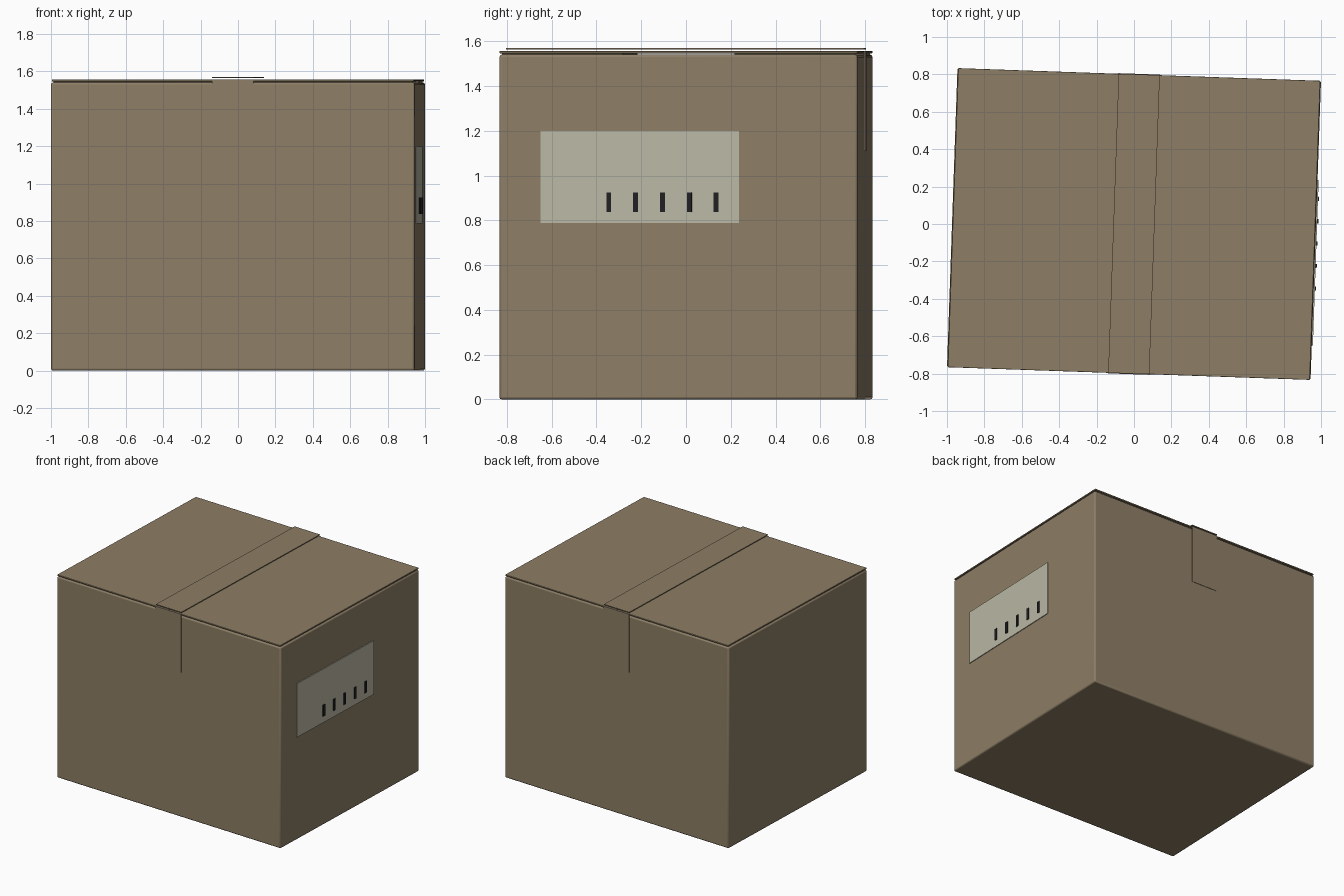
import bpy
import math
from mathutils import Matrix

if "Cube" in bpy.data.objects:
    bpy.data.objects.remove(bpy.data.objects["Cube"])

# the whole carton is turned slightly about z
TURN = Matrix.Rotation(math.radians(-2), 4, 'Z')
HX, HY = 0.9725, 0.80      # half width and half depth of the carton
TOP = 1.54


def material(name, rgb):
    m = bpy.data.materials.new(name)
    m.diffuse_color = (*rgb, 1.0)
    m.use_nodes = True
    m.node_tree.nodes["Principled BSDF"].inputs["Base Color"].default_value = m.diffuse_color
    return m


cardboard = material("cardboard", (0.27, 0.21, 0.133))
paper = material("label_paper", (0.50, 0.485, 0.38))
ink = material("black_ink", (0.015, 0.015, 0.017))


def box(name, x, y, z, mat, bevel=0.0):
    """Box from three (low, high) ranges, turned with the carton."""
    bpy.ops.mesh.primitive_cube_add(size=1)
    ob = bpy.context.object
    ob.name = name
    size = [r[1] - r[0] for r in (x, y, z)]
    mid = [(r[0] + r[1]) / 2 for r in (x, y, z)]
    ob.data.transform(Matrix.Translation(mid) @ Matrix.Diagonal((*size, 1)))
    ob.matrix_world = TURN
    ob.data.materials.append(mat)
    if bevel:
        mod = ob.modifiers.new("soft_edges", 'BEVEL')
        mod.width = bevel
        mod.segments = 2
        bpy.ops.object.shade_smooth_by_angle()
    return ob


# carton body
box("carton_body", (-HX, HX), (-HY, HY), (0, TOP), cardboard, 0.01)

# inner flaps fold in from front and back, outer flaps from the sides
for side, name in ((-1, "front"), (1, "back")):
    y = sorted((side * (HY - 0.012), side * 0.25))
    box(name + "_inner_flap", (-HX + 0.012, HX - 0.012), y,
        (TOP - 0.002, TOP + 0.007), cardboard)
for side, name in ((-1, "left"), (1, "right")):
    x = sorted((side * 0.004, side * (HX - 0.004)))
    box(name + "_outer_flap", x, (-HY, HY),
        (TOP + 0.006, TOP + 0.016), cardboard, 0.002)

# sealing tape over the seam and down both ends
box("top_tape", (-0.11, 0.11), (-HY, HY), (1.564, 1.570), cardboard)
for side, name in ((-1, "front"), (1, "back")):
    y = sorted((side * (HY - 0.003), side * (HY + 0.003)))
    box(name + "_tape_end", (-0.11, 0.11), y, (1.11, 1.556), cardboard)

# shipping label with a row of printed bars
box("shipping_label", (HX - 0.002, HX + 0.006), (-0.617, 0.27),
    (0.787, 1.198), paper)
for i in range(5):
    y = -0.311 + i * 0.12
    box(f"label_bar_{i + 1}", (HX + 0.004, HX + 0.012), (y - 0.011, y + 0.011),
        (0.837, 0.925), ink)
